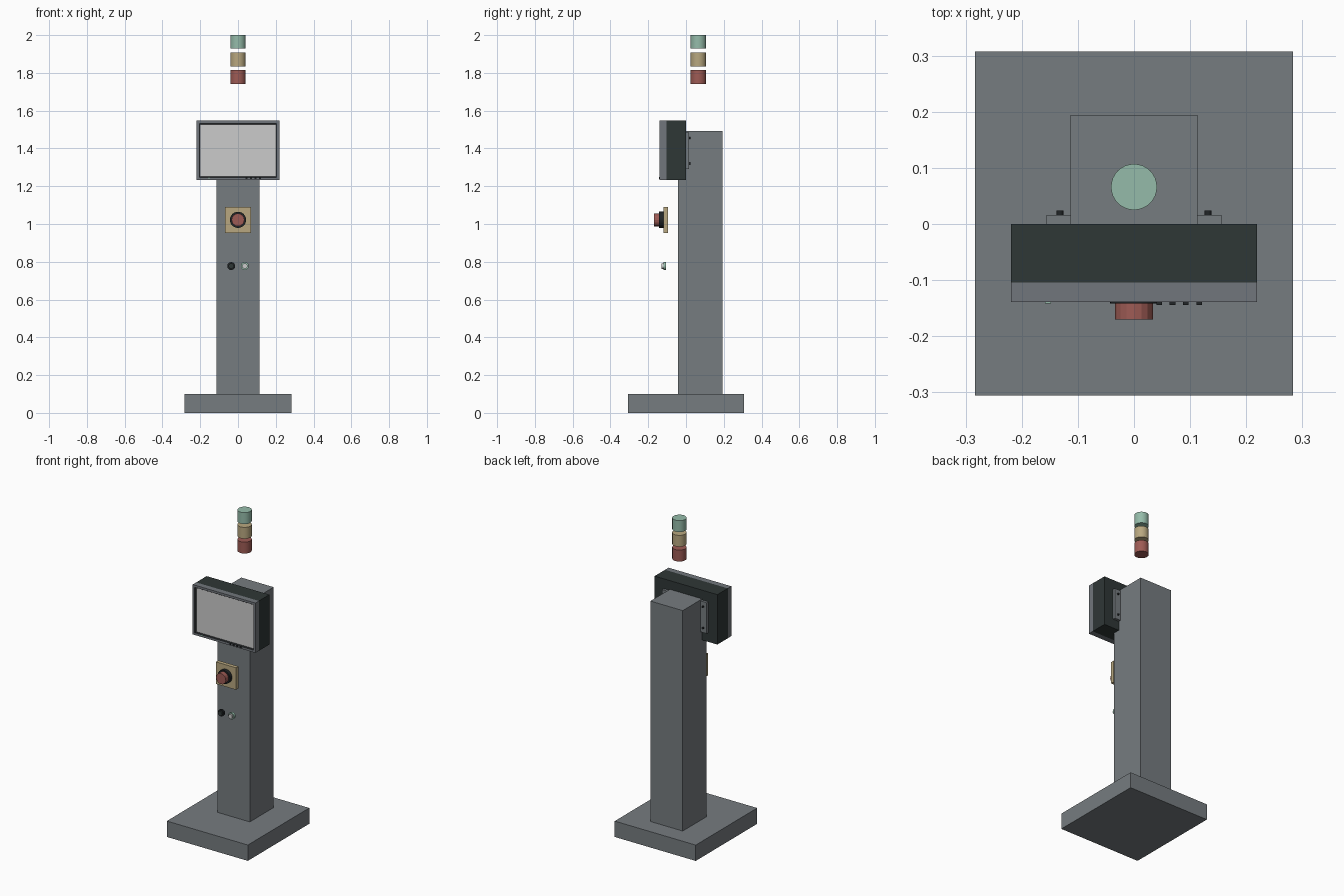
import bpy, bmesh, math
from mathutils import Matrix, Vector

if "Cube" in bpy.data.objects:
    bpy.data.objects.remove(bpy.data.objects["Cube"])


def mat(name, r, g, b):
    m = bpy.data.materials.new(name)
    m.diffuse_color = (r, g, b, 1)
    m.use_nodes = True
    m.node_tree.nodes["Principled BSDF"].inputs["Base Color"].default_value = m.diffuse_color
    return m


GREY = mat("painted grey", 0.18, 0.20, 0.215)
BEZEL = mat("bezel grey", 0.165, 0.18, 0.20)
DARK = mat("housing dark", 0.028, 0.038, 0.037)
BLACK = mat("black", 0.015, 0.018, 0.02)
SCREEN = mat("screen grey", 0.60, 0.60, 0.60)
RED = mat("red", 0.34, 0.105, 0.09)
TAN = mat("amber", 0.48, 0.39, 0.215)
GREEN = mat("green", 0.30, 0.50, 0.40)


def finish(name, bm, *mats):
    bmesh.ops.recalc_face_normals(bm, faces=bm.faces)
    me = bpy.data.meshes.new(name)
    bm.to_mesh(me)
    bm.free()
    for m in mats:
        me.materials.append(m)
    ob = bpy.data.objects.new(name, me)
    bpy.context.collection.objects.link(ob)
    return ob


def box_bm(x, y, z):
    bm = bmesh.new()
    bmesh.ops.create_cube(bm, size=1)
    for v in bm.verts:
        v.co = [(r[0] + r[1]) / 2 + c * (r[1] - r[0]) for r, c in zip((x, y, z), v.co)]
    return bm


def box(name, x, y, z, m):
    return finish(name, box_bm(x, y, z), m)


def cyl(name, centre, r, depth, m, axis="Z", seg=32, r2=None, smooth=True):
    bm = bmesh.new()
    rot = Matrix.Rotation(math.pi / 2, 4, "X") if axis == "Y" else Matrix()
    bmesh.ops.create_cone(bm, cap_ends=True, segments=seg, radius1=r,
                          radius2=r if r2 is None else r2, depth=depth,
                          matrix=Matrix.Translation(centre) @ rot)
    if smooth:
        for f in bm.faces:
            f.smooth = len(f.verts) == 4
        for e in bm.edges:
            e.smooth = all(len(f.verts) == 4 for f in e.link_faces)
    return finish(name, bm, m)


# Pedestal
box("base_plate", (-0.283, 0.283), (-0.306, 0.307), (0, 0.10), GREY)
box("post", (-0.113, 0.113), (-0.043, 0.194), (0.10, 1.492), GREY)

# Monitor: dark housing and a bezel whose front is inset to a dark recess and screen
Z0, Z1 = 1.232, 1.547
box("monitor_housing", (-0.219, 0.219), (-0.104, 0.0), (Z0, Z1), DARK)
bm = box_bm((-0.219, 0.219), (-0.139, -0.104), (Z0, Z1))
bm.normal_update()
front = min(bm.faces, key=lambda f: f.calc_center_median().y)
bmesh.ops.inset_region(bm, faces=[front], thickness=0.02)
walls = bmesh.ops.inset_region(bm, faces=[front], thickness=0.007, depth=-0.008)["faces"]
for f in walls:
    f.material_index = 1
front.material_index = 2
finish("monitor_bezel_and_screen", bm, BEZEL, BLACK, SCREEN)

# Controls along the lower bezel
for i in range(4):
    x = 0.045 + i * 0.0237
    box(f"bezel_button_{i + 1}", (x - 0.005, x + 0.005), (-0.144, -0.138),
        (1.238, 1.248), BLACK)
box("bezel_indicator", (-0.159, -0.148), (-0.142, -0.138), (1.240, 1.246), GREEN)

# Rear mounting bracket with bolts
box("mount_bracket", (-0.156, 0.156), (-0.002, 0.016), (1.29, 1.485), GREY)
for s in (-1, 1):
    for z in (1.32, 1.455):
        cyl(f"bracket_bolt_{'left' if s < 0 else 'right'}_{z}", (s * 0.132, 0.019, z),
            0.006, 0.010, BLACK, "Y", 12)

# Emergency stop
box("stop_plate", (-0.070, 0.070), (-0.120, -0.096), (0.952, 1.091), TAN)
cyl("stop_collar", (0, -0.131, 1.022), 0.043, 0.022, BLACK, "Y", 24)
cyl("stop_button", (0, -0.155, 1.022), 0.034, 0.030, RED, "Y", 16, smooth=False)

# Pair of push buttons
for name, x, ring, cap in (("left", -0.036, BLACK, DARK), ("right", 0.036, GREEN, SCREEN)):
    cyl(f"push_button_ring_{name}", (x, -0.113, 0.777), 0.021, 0.014, ring, "Y", 24)
    cyl(f"push_button_cap_{name}", (x, -0.124, 0.777), 0.014, 0.010, cap, "Y", 24)

# Signal light stack
for name, z, m in (("red", 1.778, RED), ("amber", 1.871, TAN), ("green", 1.964, GREEN)):
    cyl(f"signal_light_{name}", (0, 0.066, z), 0.041, 0.072, m)
